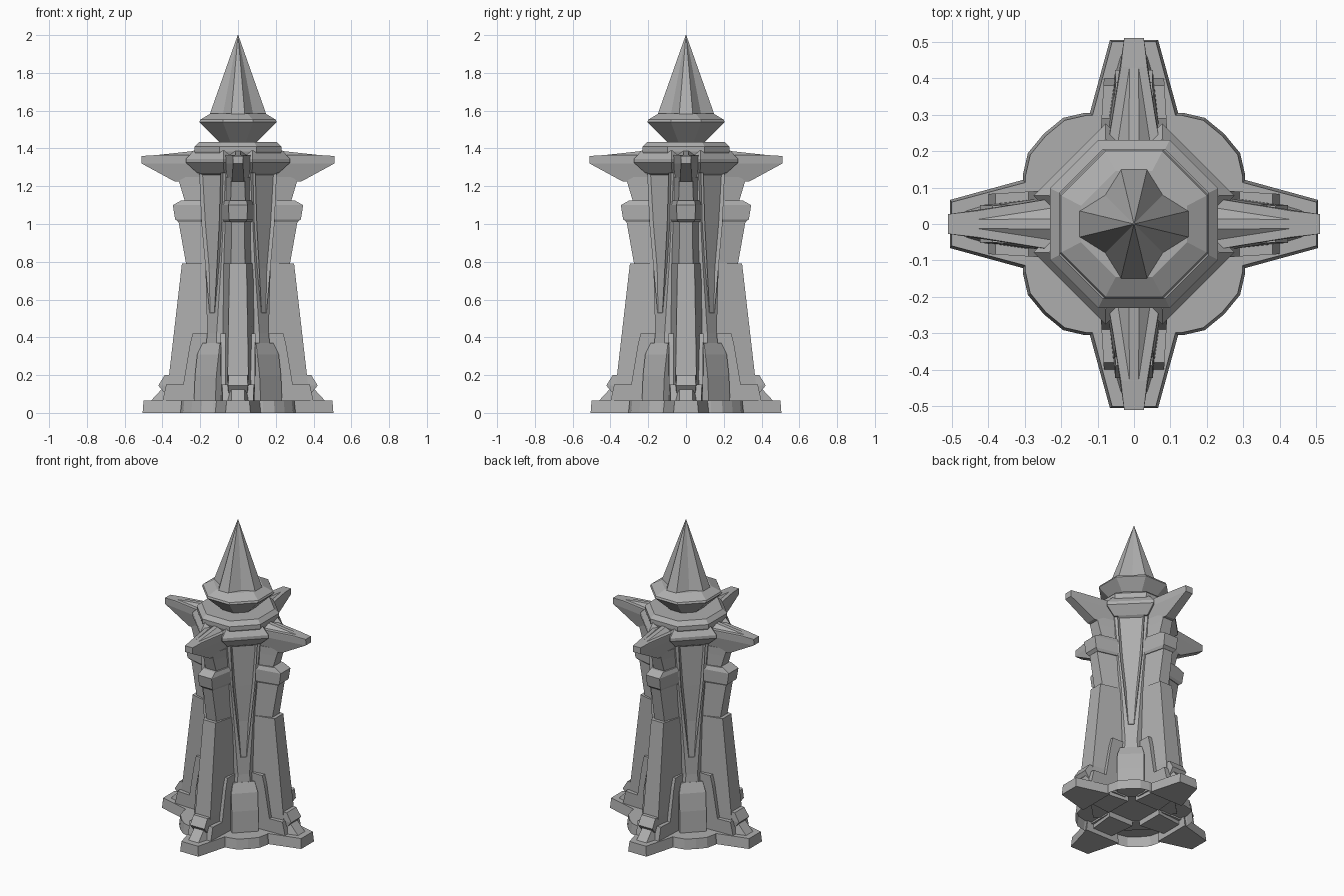
import bpy, bmesh, math
from mathutils import Matrix, Vector

cube = bpy.data.objects.get("Cube")
if cube:
    bpy.data.objects.remove(cube)

stone = bpy.data.materials.new("plain grey")
stone.use_nodes = True
GREY = (0.42, 0.42, 0.42, 1)
stone.diffuse_color = GREY
stone.node_tree.nodes["Principled BSDF"].inputs["Base Color"].default_value = GREY


def finish(name, bm):
    bmesh.ops.recalc_face_normals(bm, faces=bm.faces)
    mesh = bpy.data.meshes.new(name)
    bm.to_mesh(mesh)
    bm.free()
    mesh.materials.append(stone)
    obj = bpy.data.objects.new(name, mesh)
    bpy.context.collection.objects.link(obj)
    return obj


def loft(bm, rings, bottom=True, top=True):
    """Skin a stack of equal-length point rings."""
    loops = [[bm.verts.new(p) for p in ring] for ring in rings]
    n = len(loops[0])
    for low, high in zip(loops, loops[1:]):
        for i in range(n):
            j = (i + 1) % n
            bm.faces.new((low[i], low[j], high[j], high[i]))
    if bottom:
        bm.faces.new(loops[0][::-1])
    if top:
        bm.faces.new(loops[-1])
    return loops


def around(name, bm, offset=0):
    """Repeat a part built along +x on four sides."""
    bmesh.ops.recalc_face_normals(bm, faces=bm.faces)
    base = bm.copy()
    mesh = bpy.data.meshes.new("part")
    base.to_mesh(mesh)
    base.free()
    bm.clear()
    for k in range(4):
        mesh.transform(Matrix.Rotation(math.radians(offset if k == 0 else 90), 4, 'Z'))
        bm.from_mesh(mesh)
    bpy.data.meshes.remove(mesh)
    return finish(name, bm)


def wedge(name, sections, offset=0):
    """Sections: height, inner radius, outer radius, inner and outer half width."""
    bm = bmesh.new()
    loft(bm, [[(a, -wa, z), (b, -wb, z), (b, wb, z), (a, wa, z)]
              for z, a, b, wa, wb in sections])
    return around(name, bm, offset)


def octagon(z, apothem, half, start=0):
    """Eight corners: one edge of the given half width on each of four sides."""
    pts = []
    for k in range(4):
        turn = Matrix.Rotation(math.radians(start + 90 * k), 3, 'Z')
        pts += [turn @ Vector((apothem, s * half, z)) for s in (-1, 1)]
    return pts


# Lobed base disc, open underneath
bm = bmesh.new()
rings = []
for z, r, lim in ((0, 0.35, 0.305), (0.065, 0.342, 0.298)):
    ring = []
    for i in range(32):
        a = math.tau * i / 32
        x, y = r * math.cos(a), r * math.sin(a)
        ring.append((max(-lim, min(lim, x)), max(-lim, min(lim, y)), z))
    rings.append(ring)
loft(bm, rings, bottom=False)
finish("base_disc", bm)

# Tapered tower body with narrow diagonal facets
bm = bmesh.new()
loft(bm, [octagon(z, a, h, 45) for z, a, h in (
    (0.06, 0.225, 0.06), (0.42, 0.195, 0.035), (0.8, 0.185, 0.06),
    (1.28, 0.192, 0.1))], bottom=False)
finish("tower_body", bm)

# Doors at the foot of the diagonal faces
wedge("door", [(0.06, 0.15, 0.25, 0.085, 0.08), (0.2, 0.15, 0.242, 0.085, 0.08),
               (0.31, 0.15, 0.225, 0.08, 0.08), (0.37, 0.15, 0.2, 0.07, 0.065)], 45)

# Long recessed panels on the diagonal faces
bm = bmesh.new()
loft(bm, [[(0.16, -h, z), (a, -h, z), (a, h, z), (0.16, h, z)] for z, a, h in (
    (0.53, 0.195, 0.018), (1.0, 0.207, 0.066), (1.27, 0.21, 0.08))])
bm.normal_update()
front = [f for f in bm.faces if f.normal.x > 0.9]
if not front:
    front = [f for f in bm.faces if f.normal.x < -0.9]
bmesh.ops.inset_region(bm, faces=front, thickness=0.014)
for v in {v for f in front for v in f.verts}:
    v.co.x -= 0.015
around("long_panel", bm, 45)

# Collar blocks under the roof
wedge("collar", [(1.27, 0.1, 0.205, 0.1, 0.1), (1.325, 0.1, 0.25, 0.14, 0.14),
                 (1.345, 0.1, 0.25, 0.14, 0.14), (1.39, 0.1, 0.22, 0.11, 0.11)], 45)

# Roof slab, and the spire with its flared skirt
bm = bmesh.new()
loft(bm, [octagon(z, a, h) for z, a, h in (
    (1.3, 0.2, 0.085), (1.385, 0.23, 0.098), (1.41, 0.23, 0.098), (1.435, 0.205, 0.085))])
finish("roof", bm)
bm = bmesh.new()
loft(bm, [octagon(z, a, h) for z, a, h in (
    (1.42, 0.085, 0.035), (1.54, 0.205, 0.08), (1.552, 0.2, 0.078), (1.585, 0.145, 0.05))])
finish("spire_skirt", bm)
bm = bmesh.new()
star = []
for k in range(4):
    turn = Matrix.Rotation(math.radians(90 * k), 3, 'Z')
    star += [turn @ Vector(p) for p in ((0.15, -0.036, 1.58), (0.15, 0.036, 1.58),
                                        (0.08, 0.08, 1.58))]
loft(bm, [star, [(p.x * 0.01, p.y * 0.01, 2) for p in star]])
finish("spire", bm)

# Buttresses: lower fin, slim upper column, block and neck
wedge("lower_buttress", [(0.03, 0.12, 0.385, 0.09, 0.06), (0.2, 0.12, 0.365, 0.09, 0.055),
                         (0.79, 0.12, 0.297, 0.09, 0.045)])
wedge("upper_column", [(0.75, 0.12, 0.268, 0.09, 0.037), (1.03, 0.12, 0.318, 0.085, 0.034)])
wedge("column_block", [(1.01, 0.16, 0.315, 0.08, 0.04), (1.025, 0.16, 0.333, 0.085, 0.048),
                       (1.1, 0.16, 0.345, 0.085, 0.05), (1.125, 0.16, 0.3, 0.08, 0.045)])
wedge("column_neck", [(1.1, 0.15, 0.275, 0.075, 0.04), (1.2, 0.15, 0.305, 0.075, 0.036),
                      (1.25, 0.15, 0.32, 0.075, 0.036)])

# Outward horns with a raised ridge
wedge("horn", [(1.225, 0.15, 0.335, 0.06, 0.032), (1.32, 0.15, 0.51, 0.08, 0.026),
               (1.36, 0.15, 0.51, 0.08, 0.027), (1.365, 0.2, 0.43, 0.074, 0.036)])
bm = bmesh.new()
verts = [bm.verts.new(p) for p in ((0.22, -0.058, 1.355), (0.22, 0.058, 1.355),
                                   (0.22, 0.014, 1.388), (0.22, -0.014, 1.388),
                                   (0.475, -0.012, 1.36), (0.475, 0.012, 1.36))]
for ids in ((0, 1, 2, 3), (0, 3, 4), (1, 5, 2), (2, 5, 4, 3), (0, 4, 5, 1)):
    bm.faces.new([verts[i] for i in ids])
around("horn_ridge", bm)

# Feet with sloped top, toe block and ankle knob
wedge("foot_plate", [(0, 0.29, 0.505, 0.125, 0.066), (0.065, 0.29, 0.5, 0.116, 0.06)])
wedge("foot_slope", [(0.06, 0.3, 0.465, 0.085, 0.036), (0.13, 0.3, 0.4, 0.07, 0.034)])
wedge("ankle_knob", [(0.1, 0.33, 0.385, 0.055, 0.05), (0.145, 0.33, 0.422, 0.058, 0.052),
                     (0.2, 0.33, 0.388, 0.055, 0.05)])

# Thin plates on both flanks of each buttress
bm = bmesh.new()
outline = ((0.14, 0.05), (0.14, 0.42), (0.24, 0.42), (0.255, 0.36),
           (0.29, 0.15), (0.38, 0.15), (0.4, 0.06))
for side in (-1, 1):
    loft(bm, [[(r, side * (w - 0.06 * max(0, r - 0.24)), z) for r, z in outline]
              for w in (0.05, 0.092)])
around("flank_plate", bm)
